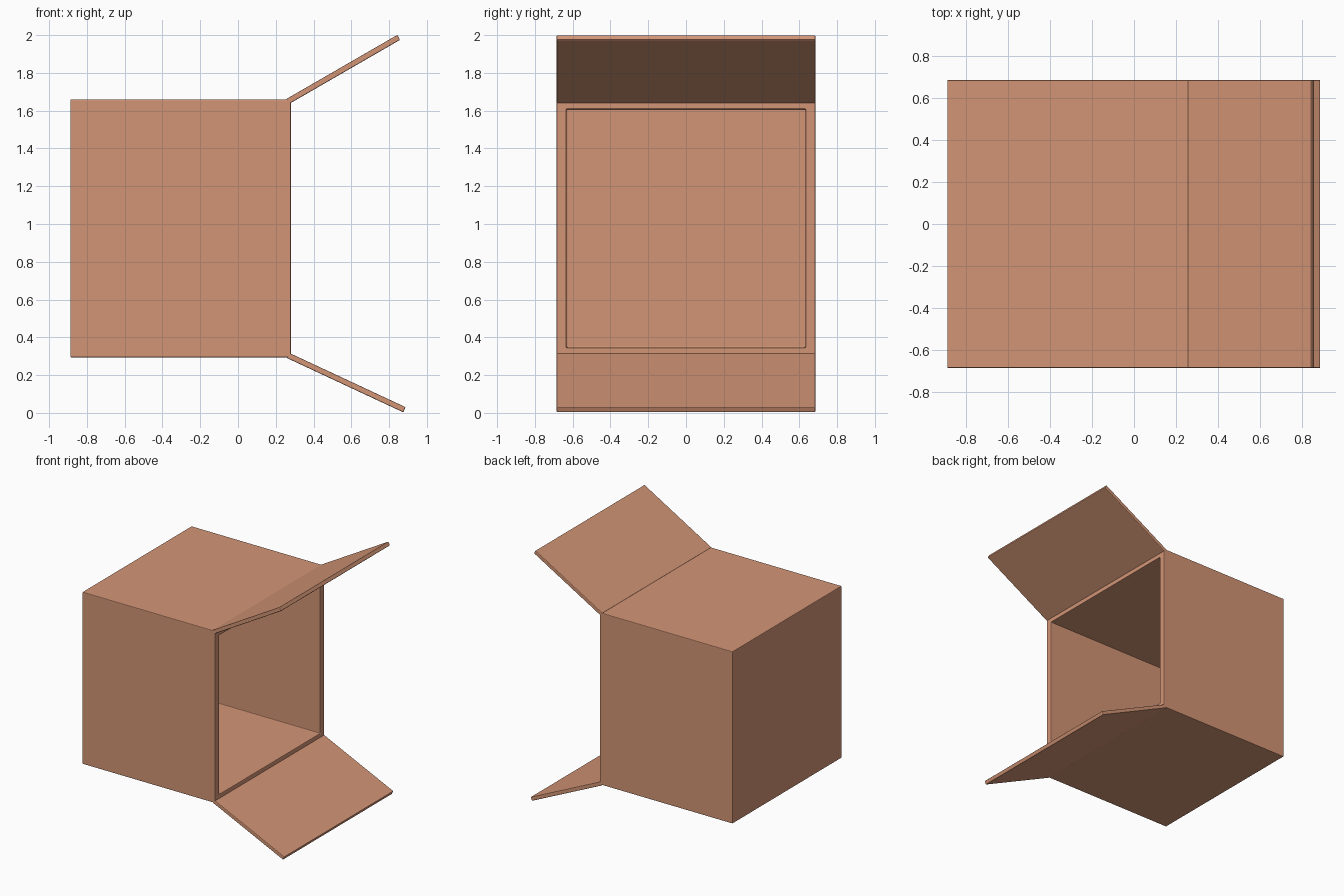
import bpy, bmesh, math
from mathutils import Matrix, Vector

if "Cube" in bpy.data.objects:
    bpy.data.objects.remove(bpy.data.objects["Cube"])

card = bpy.data.materials.new("cardboard")
card.diffuse_color = (0.65, 0.30, 0.18, 1)
card.use_nodes = True
card.node_tree.nodes["Principled BSDF"].inputs["Base Color"].default_value = card.diffuse_color

WIDTH = 1.37


def make_object(name, bm):
    mesh = bpy.data.meshes.new(name)
    bm.to_mesh(mesh)
    bm.free()
    obj = bpy.data.objects.new(name, mesh)
    bpy.context.collection.objects.link(obj)
    mesh.materials.append(card)
    return obj


def add_bevel(obj):
    bev = obj.modifiers.new("soft_edges", 'BEVEL')
    bev.width = 0.005
    bev.segments = 2
    bev.limit_method = 'ANGLE'


def flap(name, hinge, angle, length=0.68, thick=0.03):
    # Board centred on the line leaving the hinge at the given slope
    bm = bmesh.new()
    bmesh.ops.create_cube(bm, size=1)
    turn = Matrix.Rotation(-math.radians(angle), 4, 'Y')
    bm.transform(Matrix.Translation(hinge) @ turn
                 @ Matrix.Translation((length / 2, 0, 0))
                 @ Matrix.Diagonal((length, WIDTH, thick, 1)))
    add_bevel(make_object(name, bm))


# Box body, open on the right side
bm = bmesh.new()
bmesh.ops.create_cube(bm, size=1)
bm.transform(Matrix.Translation((-0.304, 0, 0.977))
             @ Matrix.Diagonal((1.168, WIDTH, 1.366, 1)))
bm.normal_update()
opening = [f for f in bm.faces if f.normal.x > 0.9]
bmesh.ops.delete(bm, geom=opening, context='FACES_ONLY')
box = make_object("box_body", bm)
wall = box.modifiers.new("wall", 'SOLIDIFY')
wall.thickness = 0.052
wall.offset = -1
wall.use_even_offset = True
add_bevel(box)

# Flaps at the top and bottom edges of the opening
flap("upper_flap", Vector((0.262, 0, 1.648)), 30)
flap("lower_flap", Vector((0.265, 0, 0.304)), -25)
